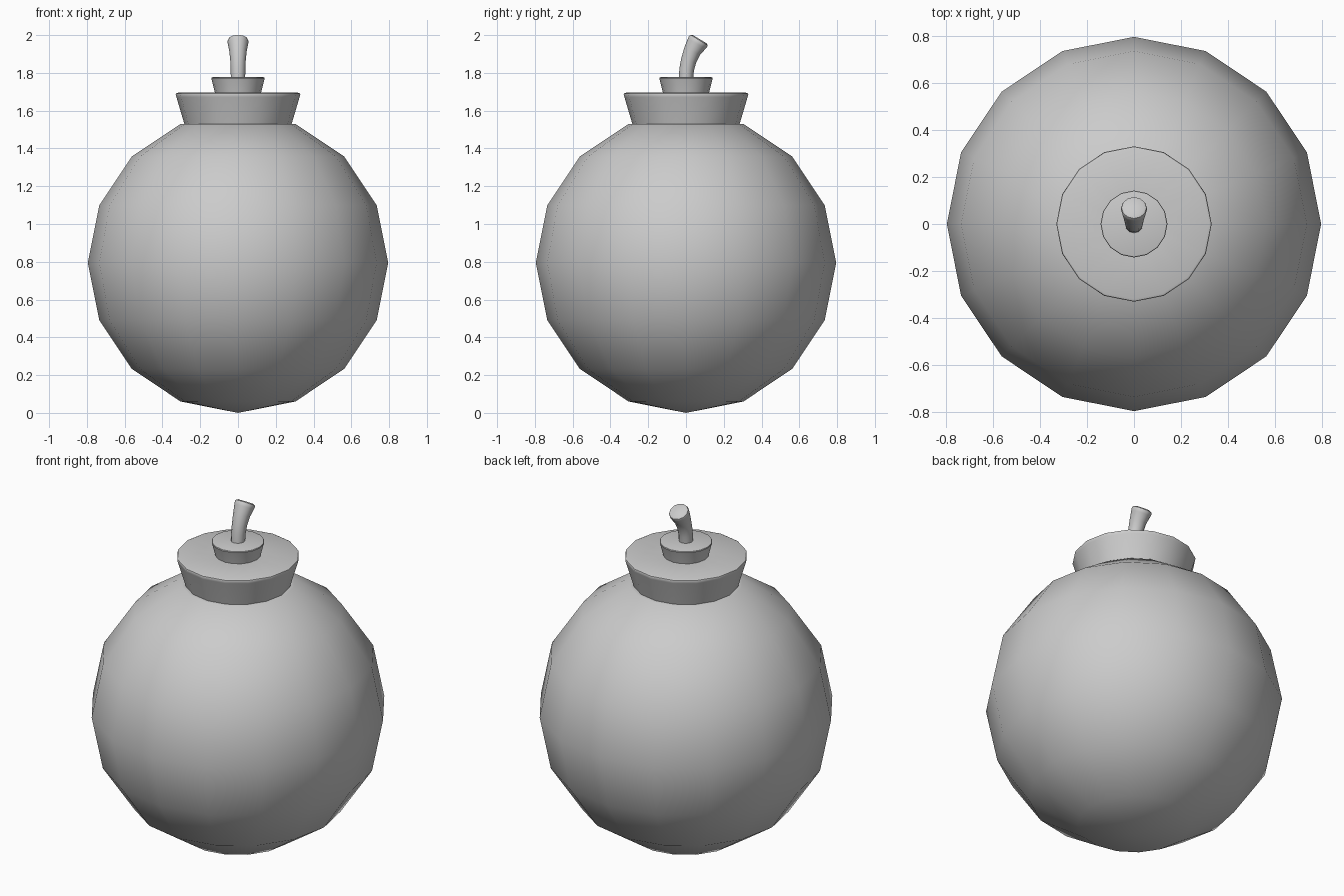
import bpy, math

if "Cube" in bpy.data.objects:
    bpy.data.objects.remove(bpy.data.objects["Cube"])

SIDES = 16


def make_object(name, verts, faces, angle=40):
    mesh = bpy.data.meshes.new(name)
    mesh.from_pydata(verts, [], faces)
    obj = bpy.data.objects.new(name, mesh)
    bpy.context.collection.objects.link(obj)
    bpy.ops.object.select_all(action='DESELECT')
    obj.select_set(True)
    bpy.context.view_layer.objects.active = obj
    bpy.ops.object.shade_smooth_by_angle(angle=math.radians(angle))
    return obj


def loft(name, rings, sides=SIDES, cap_top=False, pole_bottom=False):
    """Bridge rings of (radius, y, z, tilt) from bottom to top."""
    verts, faces = [], []
    for r, y, z, tilt in rings:
        t = math.radians(tilt)
        for i in range(sides):
            a = 2 * math.pi * i / sides
            d = r * math.sin(a)
            verts.append((r * math.cos(a), y + d * math.cos(t), z - d * math.sin(t)))
    for k in range(len(rings) - 1):
        for i in range(sides):
            j = (i + 1) % sides
            a, b = k * sides, (k + 1) * sides
            faces.append((a + i, a + j, b + j, b + i))
    if cap_top:
        last = (len(rings) - 1) * sides
        faces.append(tuple(range(last, last + sides)))
    if pole_bottom:
        verts.append((0, 0, 0))
        faces += [((i + 1) % sides, i, len(verts) - 1) for i in range(sides)]
    return make_object(name, verts, faces)


def lathe(name, profile, **kw):
    return loft(name, [(r, 0, z, 0) for r, z in profile], **kw)


# Round body, open under the collar
R = 0.795
body = [(R * math.sin(math.pi * k / 8), R - R * math.cos(math.pi * k / 8)) for k in range(1, 8)]
lathe("body", body + [(0.284, body[-1][1])], pole_bottom=True)

# Flared collar with softened rim
lathe("collar", [(0.284, body[-1][1]), (0.326, 1.672), (0.330, 1.684), (0.328, 1.691),
                 (0.318, 1.695), (0.122, 1.695)])

# Small flared plug
lathe("plug", [(0.122, 1.695), (0.139, 1.762), (0.142, 1.770), (0.140, 1.775),
               (0.134, 1.777)], cap_top=True)

# Bent fuse, widening to a rounded tip
loft("fuse", [(0.038, 0.000, 1.775, 0), (0.039, 0.004, 1.82, 8), (0.041, 0.014, 1.865, 15),
              (0.046, 0.033, 1.915, 24), (0.054, 0.057, 1.955, 30), (0.056, 0.064, 1.966, 31),
              (0.053, 0.069, 1.974, 31), (0.042, 0.072, 1.979, 31)], sides=12, cap_top=True)
